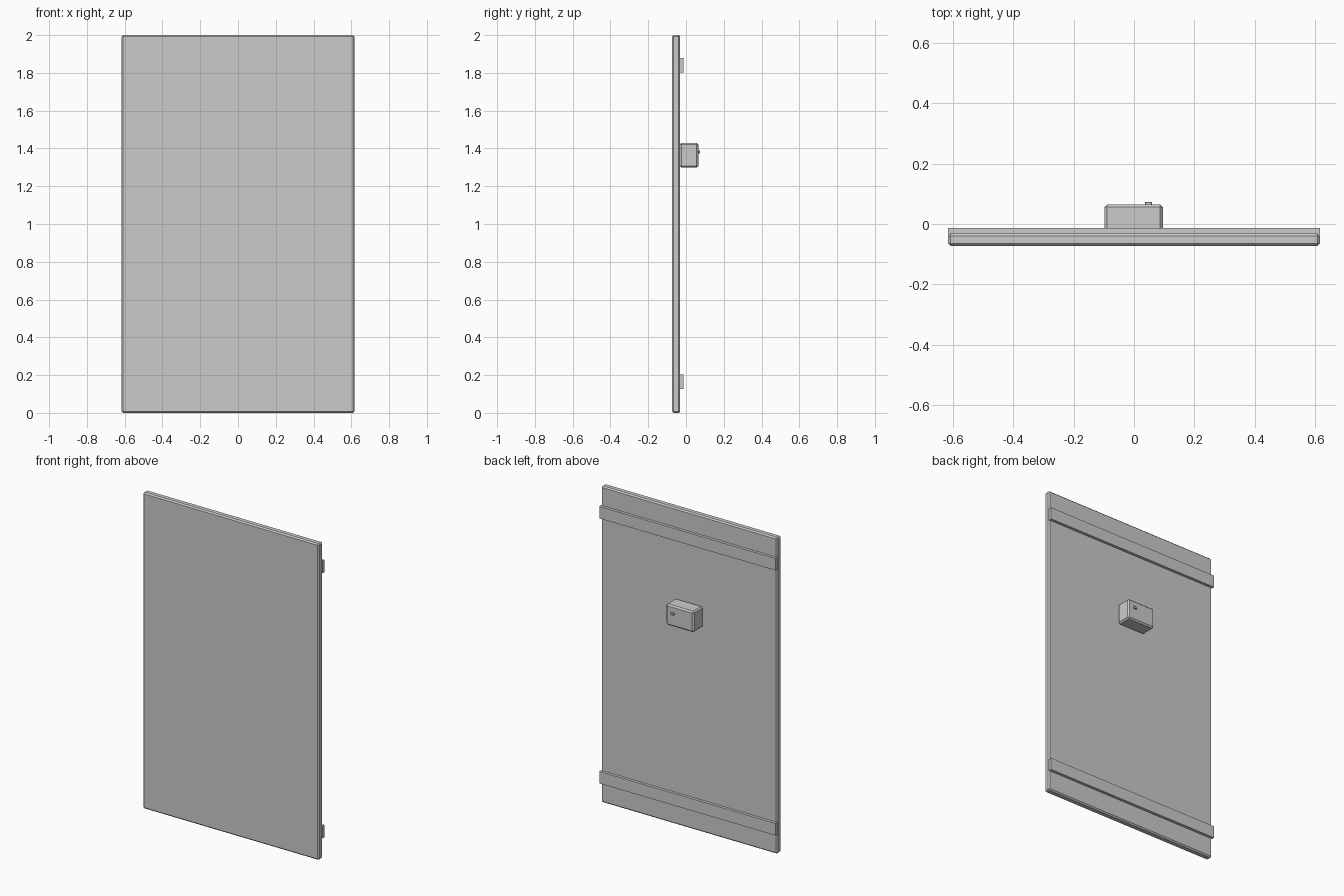
import bpy
import bmesh
from mathutils import Vector

cube = bpy.data.objects.get("Cube")
if cube:
    bpy.data.objects.remove(cube, do_unlink=True)

# One plain grey for everything
grey = bpy.data.materials.new("plain_grey")
grey.use_nodes = True
colour = (0.6, 0.6, 0.6, 1)
grey.diffuse_color = colour
for node in grey.node_tree.nodes:
    if node.type == 'BSDF_PRINCIPLED':
        node.inputs["Base Color"].default_value = colour


def box(name, low, high, bevel=0):
    """Flat-shaded box between two corners, with optional chamfered edges."""
    low, high = Vector(low), Vector(high)
    bm = bmesh.new()
    bmesh.ops.create_cube(bm, size=1)
    bmesh.ops.scale(bm, vec=high - low, verts=bm.verts)
    bmesh.ops.translate(bm, vec=(low + high) / 2, verts=bm.verts)
    if bevel:
        bmesh.ops.bevel(bm, geom=bm.edges[:], offset=bevel, segments=1,
                        affect='EDGES', profile=0.5)
    mesh = bpy.data.meshes.new(name)
    bm.to_mesh(mesh)
    bm.free()
    mesh.materials.append(grey)
    obj = bpy.data.objects.new(name, mesh)
    bpy.context.scene.collection.objects.link(obj)
    return obj


HALF = 0.616      # half width of the board
BACK = -0.031     # rear face of the board

# Large chamfered board
box("board", (-HALF, -0.073, 0), (HALF, BACK, 2), 0.008)

# Two full-width rails across the rear
for name, z in (("lower_rail", 0.126), ("upper_rail", 1.802)):
    box(name, (-HALF, BACK - 0.003, z), (HALF, -0.013, z + 0.076))

# Control box with a small button
box("control_box", (-0.098, BACK - 0.001, 1.298), (0.096, 0.065, 1.43), 0.009)
box("button", (0.036, 0.06, 1.374), (0.06, 0.073, 1.39), 0.002)
